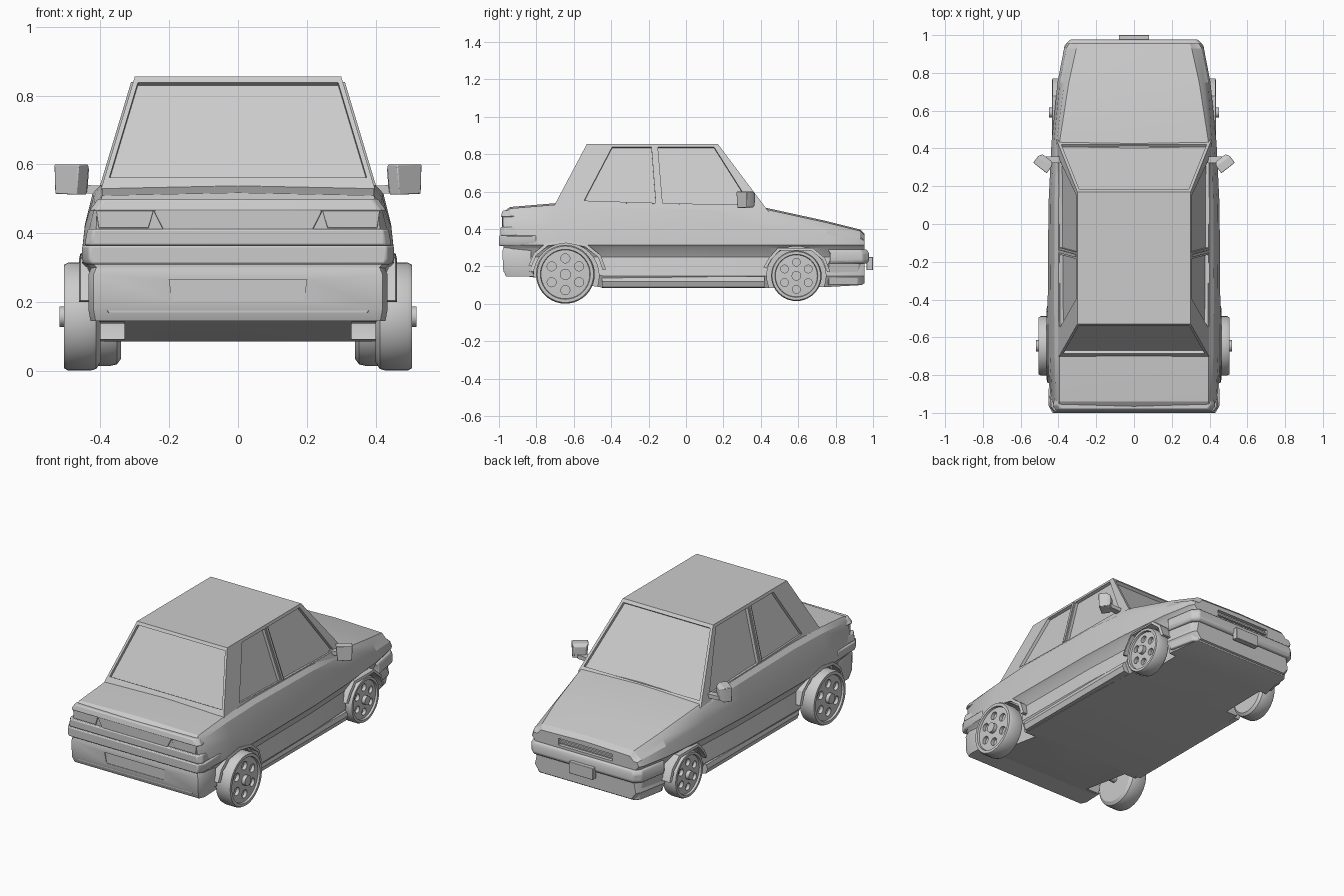
import bpy, bmesh, math
from mathutils import Vector, Matrix

if "Cube" in bpy.data.objects:
    bpy.data.objects.remove(bpy.data.objects["Cube"])


def finish(name, bm, angle=30, bevel=0):
    bmesh.ops.remove_doubles(bm, verts=bm.verts, dist=1e-5)
    bmesh.ops.recalc_face_normals(bm, faces=bm.faces)
    me = bpy.data.meshes.new(name)
    bm.to_mesh(me)
    bm.free()
    ob = bpy.data.objects.new(name, me)
    bpy.context.scene.collection.objects.link(ob)
    me.shade_smooth()
    me.set_sharp_from_angle(angle=math.radians(angle))
    if bevel:
        m = ob.modifiers.new("Bevel", 'BEVEL')
        m.width, m.segments = bevel, 2
    return ob


def loft(rings, caps=True):
    bm = bmesh.new()
    vs = [[bm.verts.new(p) for p in r] for r in rings]
    n = len(vs[0])
    for a, b in zip(vs, vs[1:]):
        for i in range(n):
            bm.faces.new((a[i], a[(i + 1) % n], b[(i + 1) % n], b[i]))
    if caps:
        bm.faces.new(vs[0])
        bm.faces.new(vs[-1])
    return bm


def cut(ob, cutters, angle=30):
    for c in cutters:
        m = ob.modifiers.new("Cut", 'BOOLEAN')
        m.operation, m.solver, m.object = 'DIFFERENCE', 'EXACT', c
    deps = bpy.context.evaluated_depsgraph_get()
    me = bpy.data.meshes.new_from_object(ob.evaluated_get(deps))
    ob.modifiers.clear()
    ob.data = me
    me.shade_smooth()
    me.set_sharp_from_angle(angle=math.radians(angle))
    for c in cutters:
        bpy.data.objects.remove(c)


def cyl_x(name, r, x0, x1, y, z, seg=32):
    ring = [(y + r * math.cos(2 * math.pi * i / seg), z + r * math.sin(2 * math.pi * i / seg)) for i in range(seg)]
    ob = finish(name, loft([[(x, a, b) for a, b in ring] for x in (x0, x1)]))
    ob.hide_render = True
    return ob


def box(name, x0, x1, y0, y1, z0, z1, bevel=0):
    ring = [(x0, y0), (x1, y0), (x1, y1), (x0, y1)]
    return finish(name, loft([[(x, y, z) for x, y in ring] for z in (z0, z1)]), bevel=bevel)


# Symmetric band wrapped round an end: half plan (x, y), extruded in z; the top and bottom can be inset
def band(name, half, levels, bevel=0.006):
    plan = half + [(-x, y) for x, y in reversed(half)]
    return finish(name, loft([[(x * s, y + dy, z) for x, y in plan] for z, s, dy in levels]), bevel=bevel)


# Lower body: cross-sections along the length
stations = [  # y, deck z, deck half width, half width, floor z
    (-0.975, 0.485, 0.40, 0.425, 0.17), (-0.94, 0.51, 0.395, 0.445, 0.16),
    (-0.70, 0.53, 0.395, 0.457, 0.125), (-0.43, 0.54, 0.40, 0.457, 0.085),
    (0.10, 0.53, 0.40, 0.453, 0.085), (0.43, 0.505, 0.395, 0.437, 0.085),
    (0.75, 0.435, 0.345, 0.405, 0.09), (0.93, 0.39, 0.305, 0.37, 0.10),
    (0.955, 0.365, 0.295, 0.355, 0.11)]
rings = []
for y, zd, wd, w, zb in stations:
    half = [(0, zd + 0.008), (wd, zd), (wd + 0.4 * (w - wd), zd - 0.025), (w - 0.012, (zd + 0.31) / 2),
            (w, 0.315), (w - 0.015, 0.30), (w - 0.04, 0.25), (w - 0.02, max(0.15, zb + 0.03)),
            (w - 0.05, zb), (0, zb)]
    rings.append([(x, y, z) for x, z in half] + [(-x, y, z) for x, z in half[-2:0:-1]])
body = finish("body", loft(rings))
cutters = []
for s in (-1, 1):
    cutters += [cyl_x("rear_well_cutter", 0.175, s * 0.33, s * 0.6, -0.64, 0.15),
                cyl_x("front_well_cutter", 0.158, s * 0.31, s * 0.6, 0.59, 0.15)]
cutters.append(box("grille_cutter", -0.18, 0.18, 0.935, 1.1, 0.305, 0.345))
cut(body, cutters, 25)
box("grille_bar", -0.18, 0.18, 0.937, 0.95, 0.318, 0.328)

# Cabin: each pane is a frame, a reveal and a recessed glass
RZ = 0.855
side_x = lambda z: 0.30 + (RZ - z) * 0.30
front_y = lambda z: 0.17 + (RZ - z) * 0.75
back_y = lambda z: -0.53 - (RZ - z) * 0.53
bm = bmesh.new()


def pane(outer, inner, depth=0.018):
    n = (inner[1] - inner[0]).cross(inner[2] - inner[0]).normalized()
    c = sum(inner, Vector()) / 4
    if n.dot(c - Vector((0, -0.15, 0.6))) < 0:
        n = -n
    deep = [p - n * depth for p in inner]
    loops = [[bm.verts.new(p) for p in l] for l in (outer, inner, deep)]
    for a, b in zip(loops, loops[1:]):
        for i in range(4):
            bm.faces.new((a[i], a[(i + 1) % 4], b[(i + 1) % 4], b[i]))
    bm.faces.new(loops[2])


def side(s, pts):
    return [Vector((s * side_x(z), y, z)) for y, z in pts]


def screen(fy, z0, z1, inset):
    return [Vector((s * (side_x(z) - inset), fy(z), z)) for s, z in ((-1, z0), (1, z0), (1, z1), (-1, z1))]


zf, zr = 0.49, 0.515
for s in (-1, 1):
    pane(side(s, [(back_y(zr), zr), (-0.145, zr), (-0.17, RZ), (-0.53, RZ)]),
         side(s, [(-0.545, 0.552), (-0.162, 0.54), (-0.185, 0.838), (-0.395, 0.838)]))
    pane(side(s, [(-0.145, zr), (front_y(zf), zf), (0.17, RZ), (-0.17, RZ)]),
         side(s, [(-0.125, 0.538), (0.345, 0.53), (0.15, 0.838), (-0.15, 0.838)]))
pane(screen(front_y, zf, RZ, 0), screen(front_y, 0.52, 0.838, 0.016))
pane(screen(back_y, zr, RZ, 0), screen(back_y, 0.562, 0.838, 0.014))
bm.faces.new([bm.verts.new(p) for p in ((-0.3, -0.53, RZ), (0.3, -0.53, RZ), (0.3, 0.17, RZ), (-0.3, 0.17, RZ))])
finish("cabin", bm, 20)

# Door pillar trim
for s in (-1, 1):
    a, b = side(s, [(-0.144, 0.54), (-0.168, 0.84)])
    hw, t = Vector((0, 0.008, 0)), Vector((s * 0.006, 0, 0))
    finish("door_pillar", loft([[p - hw - t, p + hw - t, p + hw + t, p - hw + t] for p in (a, b)]))

# Tail: upper lip, lamp frame, bumper and valance with plate recess
band("tail_lip", [(0.41, -0.90), (0.425, -0.965), (0.405, -0.99)], [(0.465, 1.02, 0), (0.50, 0.96, 0.01)])
band("tail_panel", [(0.24, -0.95), (0.235, -0.985)], [(0.40, 0.9, 0), (0.472, 1.05, 0)], 0.003)
band("tail_shelf", [(0.432, -0.90), (0.438, -0.965), (0.42, -0.992)], [(0.365, 1.02, 0), (0.412, 1, 0)])
for s in (-1, 1):
    lamp = [(0.26, 0.415), (0.405, 0.415), (0.412, 0.468), (0.245, 0.468)]
    finish("tail_lamp", loft([[(s * x, y, z) for x, z in lamp] for y in (-0.96, -0.981)]), bevel=0.003)
band("rear_bumper", [(0.45, -0.80), (0.453, -0.96), (0.432, -1.0)], [(0.31, 0.985, 0), (0.325, 1, 0), (0.365, 1, 0)])
valance = band("rear_valance", [(0.43, -0.83), (0.435, -0.95), (0.42, -0.982)],
               [(0.145, 0.985, 0.02), (0.18, 1, 0.005), (0.28, 1, 0), (0.31, 0.97, 0.01)], 0)
plate = [(-0.19, 0.202), (0.19, 0.202), (0.2, 0.265), (-0.2, 0.265)]
cut(valance, [finish("plate_cutter", loft([[(x, y, z) for x, z in plate] for y in (-0.968, -1.1)]))])

# Nose: bumper, apron and number plate
band("front_bumper", [(0.398, 0.77), (0.368, 0.945), (0.335, 0.978)],
     [(0.215, 0.98, -0.01), (0.23, 1, 0), (0.27, 1, 0), (0.29, 0.98, -0.01)])
band("front_apron", [(0.385, 0.76), (0.352, 0.92), (0.325, 0.945)], [(0.10, 0.97, 0), (0.22, 1, 0)])
box("front_plate", -0.08, 0.08, 0.965, 1.0, 0.18, 0.25, 0.003)

# Flared wheel arches
def arch(name, pts, x_in, x_out, cy, cz, k):
    for s in (-1, 1):
        rings = []
        for y, z in pts:
            oy, oz = cy + (y - cy) * k, cz + (z - cz) * k
            rings.append([(s * x_in, y, z), (s * x_out, y, z), (s * (x_out - 0.004), oy, oz), (s * x_in, oy, oz)])
        finish(name, loft(rings))


arch("rear_arch", [(-0.825, 0.20), (-0.80, 0.26), (-0.74, 0.31), (-0.64, 0.325), (-0.54, 0.305), (-0.47, 0.25),
                   (-0.445, 0.18)], 0.40, 0.462, -0.64, 0.15, 1.09)
arch("front_arch", [(0.43, 0.19), (0.455, 0.235), (0.50, 0.285), (0.67, 0.285), (0.73, 0.235), (0.755, 0.17)],
     0.37, 0.435, 0.59, 0.15, 1.1)

# Side sills
for s in (-1, 1):
    prof = [(0.39, 0.085), (0.425, 0.09), (0.437, 0.12), (0.43, 0.145), (0.39, 0.15)]
    finish("side_sill", loft([[(s * x, y, z) for x, z in prof] for y in (-0.45, 0.42)]))


# Wheels: lathed tyre and disc, six round holes, hub
def wheel(name, s, y, r, zc, x0, x1):
    prof = [(x0, 0.001), (x0, r * 0.85), (x0 + 0.012, r * 0.97), (x0 + 0.03, r), (x1 - 0.012, r), (x1, r * 0.96),
            (x1, r * 0.85), (x1 - 0.012, r * 0.83), (x1 - 0.008, r * 0.25), (x1 - 0.008, 0.001)]
    seg = 40
    rings = [[(s * x, y + q * math.cos(2 * math.pi * i / seg), zc + q * math.sin(2 * math.pi * i / seg))
              for i in range(seg)] for x, q in prof]
    ob = finish(name, loft(rings))
    holes = []
    for i in range(6):
        a = math.pi / 6 + i * math.pi / 3
        holes.append(cyl_x("hole_cutter", r * 0.155, s * (x1 - 0.03), s * (x1 + 0.05),
                           y + 0.54 * r * math.cos(a), zc + 0.54 * r * math.sin(a), 16))
    cut(ob, holes)
    hub = cyl_x(name + "_hub", r * 0.19, s * (x1 - 0.02), s * (x1 + 0.014), y, zc, 16)
    hub.hide_render = False


for s in (-1, 1):
    wheel("rear_wheel", s, -0.645, 0.157, 0.158, 0.40, 0.505)
    wheel("front_wheel", s, 0.59, 0.135, 0.15, 0.34, 0.435)
for name, y, z in (("rear_axle", -0.645, 0.158), ("front_axle", 0.59, 0.15)):
    cyl_x(name, 0.02, -0.41, 0.41, y, z, 12).hide_render = False

# Door mirrors
for s in (-1, 1):
    rot = Matrix.Rotation(s * math.radians(38), 3, 'Z')
    c = Vector((s * 0.482, 0.322, 0))
    rings = []
    for y, k in ((-0.03, 1.0), (0.015, 1.0), (0.036, 0.72)):
        q = [(-0.04, 0.512), (0.04, 0.515), (0.043, 0.6), (-0.048, 0.6)]
        rings.append([c + rot @ Vector((s * x * k, y, 0.556 + (z - 0.556) * k)) for x, z in q])
    finish("door_mirror", loft(rings), bevel=0.003)
    finish("mirror_arm", loft([[(s * x, 0.34 + dy, z + dz) for dy, dz in ((-.018, -.012), (.018, -.012), (.018, .012), (-.018, .012))]
                               for x, z in ((0.38, 0.525), (0.47, 0.53))]))
